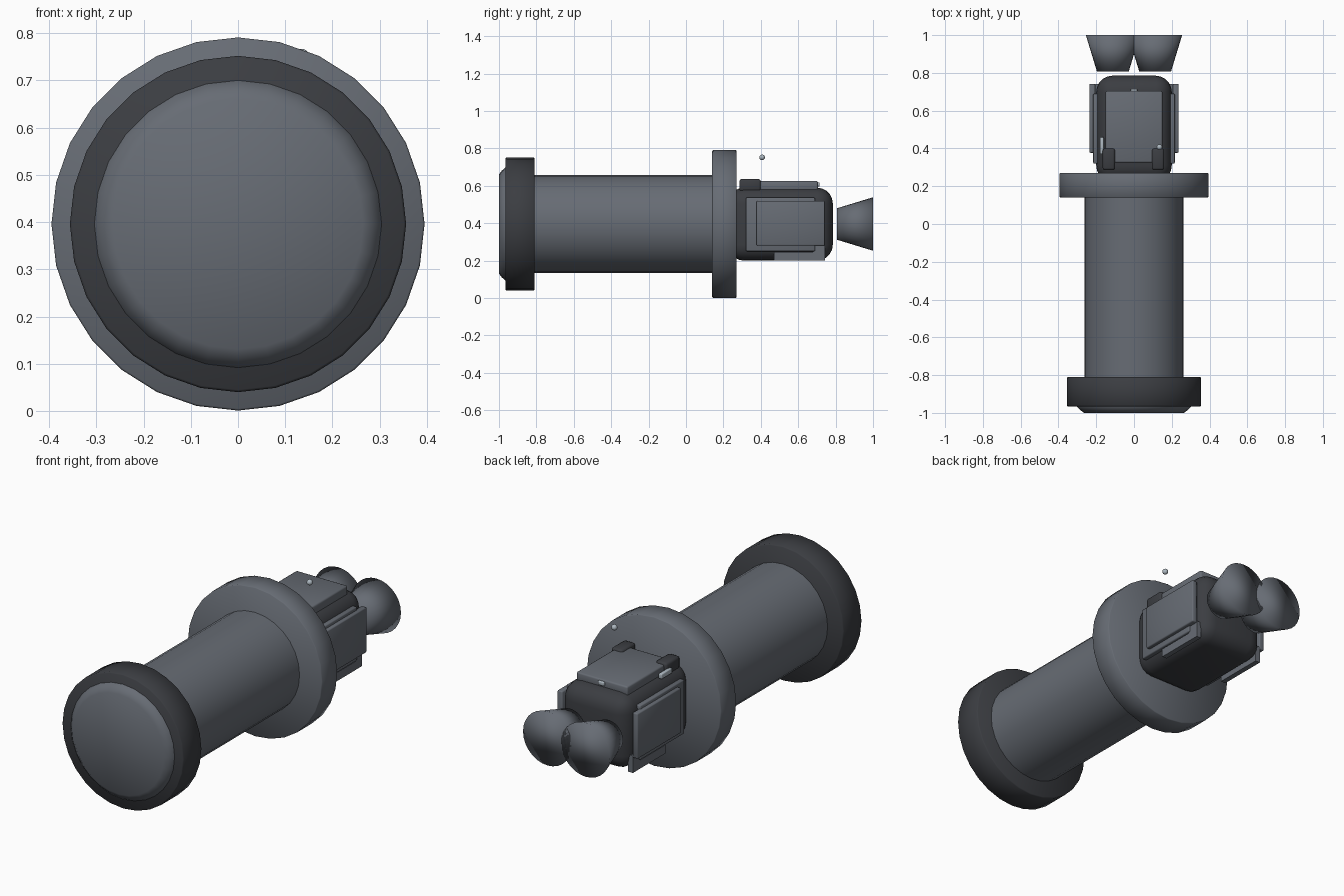
import bpy, bmesh, math

if "Cube" in bpy.data.objects:
    bpy.data.objects.remove(bpy.data.objects["Cube"])

CZ = 0.396  # height of the long axis


def colour(name, r, g, b):
    m = bpy.data.materials.new(name)
    m.diffuse_color = (r, g, b, 1)
    m.use_nodes = True
    m.node_tree.nodes["Principled BSDF"].inputs["Base Color"].default_value = m.diffuse_color
    return m


metal = colour("slate_metal", 0.135, 0.15, 0.175)
dark = colour("dark_rubber", 0.044, 0.047, 0.054)
pale = colour("pale_fitting", 0.42, 0.48, 0.53)


def finish(name, bm, mat, angle=60):
    bmesh.ops.recalc_face_normals(bm, faces=bm.faces)
    me = bpy.data.meshes.new(name)
    bm.to_mesh(me)
    bm.free()
    ob = bpy.data.objects.new(name, me)
    bpy.context.collection.objects.link(ob)
    me.materials.append(mat)
    bpy.ops.object.select_all(action='DESELECT')
    ob.select_set(True)
    bpy.context.view_layer.objects.active = ob
    bpy.ops.object.shade_smooth_by_angle(angle=math.radians(angle))
    return ob


def lathe(name, profile, x=0, sides=28, mat=metal, angle=60):
    """Closed solid turned about the y direction; profile is (y, radius)."""
    bm = bmesh.new()
    rings = []
    for y, r in profile:
        rings.append([bm.verts.new((x + r * math.sin(math.tau * i / sides), y,
                                    CZ + r * math.cos(math.tau * i / sides)))
                      for i in range(sides)])
    for a, b in zip(rings, rings[1:]):
        for i in range(sides):
            j = (i + 1) % sides
            bm.faces.new((a[i], a[j], b[j], b[i]))
    bm.faces.new(rings[0])
    bm.faces.new(rings[-1])
    return finish(name, bm, mat, angle)


def box(name, x, y, z, bevel=0.006, mat=metal, segments=2):
    """Bevelled box from (min, max) ranges."""
    bm = bmesh.new()
    bmesh.ops.create_cube(bm, size=1)
    for v in bm.verts:
        v.co = [r[0] + (c + 0.5) * (r[1] - r[0]) for c, r in zip(v.co, (x, y, z))]
    bmesh.ops.bevel(bm, geom=bm.edges[:], offset=bevel, segments=segments,
                    profile=0.5, affect='EDGES')
    return finish(name, bm, mat)


def plate(name, outline, x0, x1):
    """Flat side plate: (y, z) outline extruded along x."""
    bm = bmesh.new()
    face = bm.faces.new([bm.verts.new((x0, y, z)) for y, z in outline])
    ext = bmesh.ops.extrude_face_region(bm, geom=[face])
    for v in ext["geom"]:
        if isinstance(v, bmesh.types.BMVert):
            v.co.x = x1
    return finish(name, bm, metal)


# Lens end: barrel, rubber ring and front glass
lathe("barrel", [(-0.82, 0.263), (0.15, 0.263)])
lathe("front_ring", [(-0.965, 0.351), (-0.96, 0.356), (-0.815, 0.356), (-0.81, 0.351)], mat=dark)
lathe("front_glass", [(-1.0, 0.265), (-0.985, 0.285), (-0.963, 0.306), (-0.95, 0.306)])

# Large mounting flange
lathe("flange", [(0.14, 0.391), (0.144, 0.395), (0.266, 0.395), (0.27, 0.391)])

# Housing behind the flange
box("housing", (-0.2, 0.2), (0.225, 0.785), (0.2, 0.59), 0.085, dark, 5)

# Top plate with its catches and small fittings
box("top_plate", (-0.15, 0.15), (0.325, 0.705), (0.57, 0.626), 0.008)
box("top_plate_latch", (-0.018, 0.018), (0.695, 0.715), (0.597, 0.618), 0.004, pale)
box("top_switch", (-0.18, -0.16), (0.37, 0.46), (0.58, 0.607), 0.004, pale)
for name, x in (("left_catch", -0.133), ("right_catch", 0.127)):
    box(name, (x - 0.033, x + 0.033), (0.285, 0.40), (0.57, 0.636), 0.012, dark)

# Floating indicator ball
bm = bmesh.new()
bmesh.ops.create_uvsphere(bm, u_segments=16, v_segments=8, radius=0.015)
bmesh.ops.translate(bm, vec=(0.135, 0.407, 0.752), verts=bm.verts)
finish("indicator_ball", bm, pale)

# Side panels and eyecups, one set on each side
for side, s in (("left", -1), ("right", 1)):
    def span(a, b):
        return tuple(sorted((s * a, s * b)))
    box(side + "_inner_panel", span(0.18, 0.216), (0.32, 0.69), (0.25, 0.537))
    box(side + "_outer_panel", span(0.205, 0.236), (0.377, 0.742), (0.28, 0.52))
    plate(side + "_lower_flap",
          [(0.47, 0.2), (0.742, 0.2), (0.742, 0.29), (0.68, 0.29), (0.68, 0.245), (0.47, 0.245)],
          s * 0.18, s * 0.208)
    lathe(side + "_eyecup", [(0.807, 0.084), (1.0, 0.143)], x=s * 0.112, angle=180)
